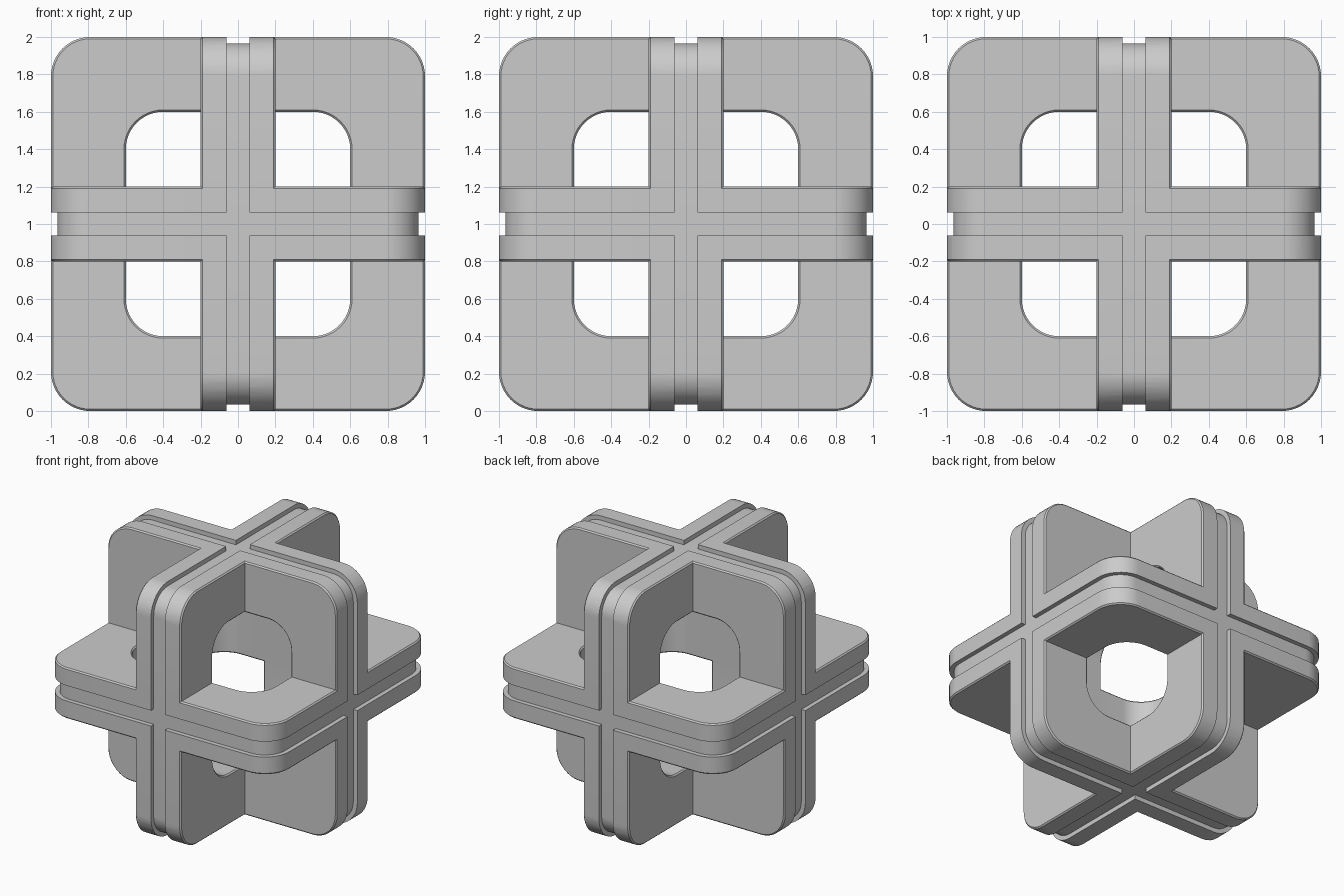
import bpy, bmesh, math
from mathutils import Matrix

if "Cube" in bpy.data.objects:
    bpy.data.objects.remove(bpy.data.objects["Cube"])

SEGMENTS = 12      # steps per rounded corner
HALF_THICK = 0.2
CHAMFER = 0.01
GROOVE_HALF = 0.061

grey = bpy.data.materials.new("grey")
grey.diffuse_color = (0.6, 0.6, 0.6, 1)
grey.use_nodes = True
grey.node_tree.nodes["Principled BSDF"].inputs["Base Color"].default_value = grey.diffuse_color


def rounded_square(half, centre):
    """Square outline whose corner arcs are centred at +-centre."""
    r = half - centre
    points = []
    for corner in range(4):
        a0 = corner * math.pi / 2
        cx = centre * (1 if corner in (0, 3) else -1)
        cy = centre * (1 if corner in (0, 1) else -1)
        for i in range(SEGMENTS + 1):
            a = a0 + i / SEGMENTS * math.pi / 2
            points.append((cx + r * math.cos(a), cy + r * math.sin(a)))
    return points


def swept_ring(name, section, rotation):
    """Sweep a closed section of (half size, arc centre, offset) round a square."""
    bm = bmesh.new()
    loops = [[bm.verts.new((x, y, t)) for x, y in rounded_square(h, c)]
             for h, c, t in section]
    for a, b in zip(loops, loops[1:] + loops[:1]):
        for i in range(len(a)):
            j = (i + 1) % len(a)
            bm.faces.new((a[i], a[j], b[j], b[i]))
    bmesh.ops.recalc_face_normals(bm, faces=bm.faces)
    bm.transform(Matrix.Translation((0, 0, 1)) @ rotation)
    mesh = bpy.data.meshes.new(name)
    bm.to_mesh(mesh)
    bm.free()
    mesh.materials.append(grey)
    obj = bpy.data.objects.new(name, mesh)
    bpy.context.collection.objects.link(obj)
    return obj


def combine(target, other, operation):
    mod = target.modifiers.new(operation.lower(), 'BOOLEAN')
    mod.operation = operation
    mod.solver = 'EXACT'
    mod.object = other
    bpy.context.view_layer.objects.active = target
    bpy.ops.object.modifier_apply(modifier=mod.name)
    bpy.data.objects.remove(other)


# Chamfered slab section with an open centre, and the rim groove section
OUT, HOLE, T, C = 1.0, 0.6, HALF_THICK, CHAMFER
slab = [(OUT - C, 0.79, -T), (OUT, 0.79, C - T), (OUT, 0.79, T - C), (OUT - C, 0.79, T),
        (HOLE + C, 0.4, T), (HOLE, 0.4, T - C), (HOLE, 0.4, C - T), (HOLE + C, 0.4, -T)]
groove = [(0.965, 0.79, -GROOVE_HALF), (1.1, 0.79, -GROOVE_HALF),
          (1.1, 0.79, GROOVE_HALF), (0.965, 0.79, GROOVE_HALF)]

# One orientation per axis
turns = [Matrix.Identity(4),
         Matrix.Rotation(math.pi / 2, 4, 'X'),
         Matrix.Rotation(math.pi / 2, 4, 'Y')]

# Three interlocking slabs merged into one frame
frame = swept_ring("interlocking_frame", slab, turns[0])
for turn in turns[1:]:
    combine(frame, swept_ring("slab", slab, turn), 'UNION')

# Continuous grooves round every rim, running through the crossings
for turn in turns:
    combine(frame, swept_ring("groove_cutter", groove, turn), 'DIFFERENCE')

# Smooth rounded corners, sharp chamfers
bpy.ops.object.select_all(action='DESELECT')
frame.select_set(True)
bpy.context.view_layer.objects.active = frame
bpy.ops.object.shade_smooth_by_angle(angle=math.radians(30))
